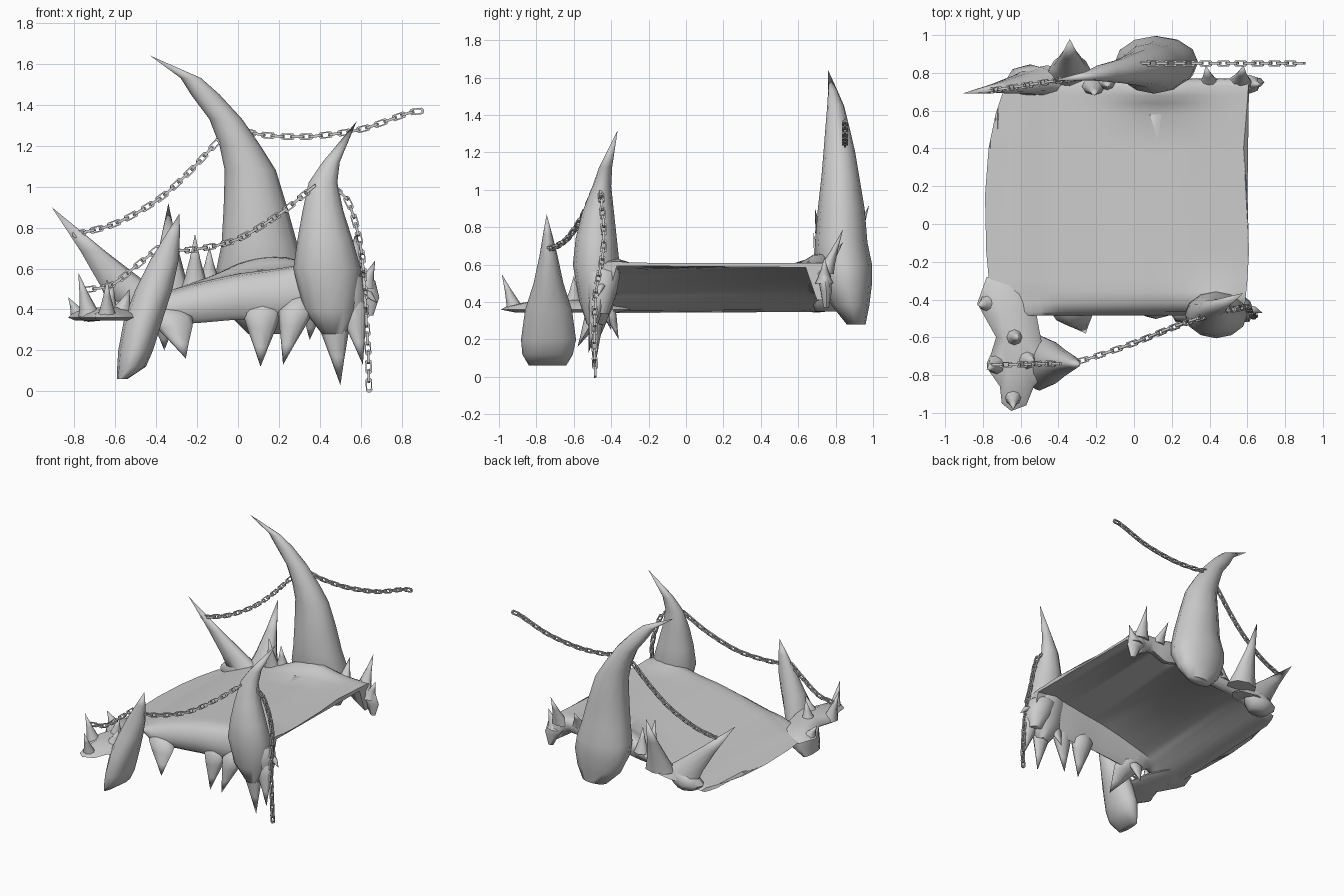
import bpy, bmesh, math
from mathutils import Vector, Matrix

cube = bpy.data.objects.get("Cube")
if cube:
    bpy.data.objects.remove(cube, do_unlink=True)


def finish(bm, name, angle=50):
    bmesh.ops.recalc_face_normals(bm, faces=bm.faces)
    mesh = bpy.data.meshes.new(name)
    bm.to_mesh(mesh)
    bm.free()
    obj = bpy.data.objects.new(name, mesh)
    bpy.context.collection.objects.link(obj)
    bpy.ops.object.select_all(action='DESELECT')
    obj.select_set(True)
    bpy.context.view_layer.objects.active = obj
    bpy.ops.object.shade_smooth_by_angle(angle=math.radians(angle))


def skin(bm, rings):
    n = len(rings[0])
    for a, b in zip(rings, rings[1:]):
        for i in range(n):
            j = (i + 1) % n
            bm.faces.new((a[i], a[j], b[j], b[i]))


def horn(name, sections, tip, sides=12):
    """Stack level ellipses (x, y, z, rx, ry) and close them at a tip."""
    bm = bmesh.new()
    rings = []
    for x, y, z, rx, ry in sections:
        angles = [math.tau * i / sides for i in range(sides)]
        rings.append([bm.verts.new((x + rx * math.cos(a), y + ry * math.sin(a), z))
                      for a in angles])
    skin(bm, rings)
    bm.faces.new(rings[0])
    apex = bm.verts.new(tip)
    last = rings[-1]
    for i in range(sides):
        bm.faces.new((last[i], last[(i + 1) % sides], apex))
    finish(bm, name, 70)


FLARED = ((0, 1), (.2, .72), (.55, .36))
ROOTED = ((0, .4), (.2, .95), (.42, .72), (.7, .36))


def spike(name, base, tip, rx, ry, profile=FLARED):
    b, t = Vector(base), Vector(tip)
    horn(name, [(*b.lerp(t, f), rx * s, ry * s) for f, s in profile], tip, 8)


def interpolate(points, x):
    for (x0, v0), (x1, v1) in zip(points, points[1:]):
        if x <= x1:
            return v0 + (v1 - v0) * (x - x0) / (x1 - x0)
    return points[-1][1]


# Arched deck with rolled lips, swelling up where the horns stand
top = [(-.8, .36), (-.62, .385), (-.52, .43), (-.42, .47), (-.2, .53),
       (0, .575), (.25, .605), (.62, .61)]
front_drop = [(-.8, .03), (-.55, .04), (-.44, .16), (-.2, .2), (0, .225), (.25, .26), (.62, .22)]
back_drop = [(-.8, .03), (-.4, .06), (-.1, .14), (.3, .18), (.45, .1), (.62, .2)]
left_edge = [(-.5, -.72), (-.25, -.78), (.2, -.79), (.5, -.76), (.77, -.67)]
right_edge = [(-.5, .58), (-.2, .61), (.2, .6), (.4, .58), (.77, .61)]


def swell(x, y):
    return sum(h * math.exp(-((x - cx) / w) ** 2 - ((y - cy) / .08) ** 2)
               for cx, cy, w, h in ((.12, .71, .22, .07), (.44, -.42, .15, .04)))


bm = bmesh.new()
rows = []
for i in range(29):
    u = i / 28
    d = interpolate(front_drop, -.8 + 1.42 * u)
    e = interpolate(back_drop, -.8 + 1.42 * u)
    surface = [(y, 0) for y in (.73, .68, .64, .58, .4, .15, -.15, -.3, -.36)]
    path = [(.7, -e), (.74, -e), (.77, -.5 * e), (.76, -.01)] + surface + [
        (-.42, -.01), (-.465, -.2 * d), (-.485, -.55 * d), (-.47, -.9 * d), (-.44, -d),
        (-.41, -.8 * d), (-.37, -.025), (.64, -.025)]
    row = []
    for y, dz in path:
        a, b = interpolate(left_edge, y), interpolate(right_edge, y)
        x = a + (b - a) * u
        row.append(bm.verts.new((x, y, interpolate(top, x) + dz + swell(x, y))))
    rows.append(row)
skin(bm, rows)
bm.faces.new(rows[0])
bm.faces.new(rows[-1])
finish(bm, "deck", 60)

# Great curved horn at the back
horn("great_horn", [
    (.15, .91, .28, .1, .05), (.13, .88, .38, .18, .1), (.12, .855, .5, .22, .14),
    (.11, .845, .6, .215, .15), (.105, .83, .72, .185, .14), (.085, .83, .9, .155, .125),
    (.06, .825, 1.08, .125, .1), (.01, .82, 1.2, .1, .085), (-.06, .81, 1.33, .08, .065),
    (-.16, .8, 1.45, .07, .045), (-.23, .785, 1.53, .05, .025)], (-.43, .76, 1.64))

# Tall horn at the front corner
horn("front_horn", [
    (.47, -.48, .28, .06, .05), (.45, -.48, .4, .13, .09), (.435, -.48, .6, .165, .125),
    (.425, -.48, .74, .135, .11), (.415, -.47, .88, .1, .085), (.415, -.45, 1.02, .07, .05),
    (.455, -.43, 1.12, .042, .035)], (.58, -.365, 1.32))
horn("front_horn_root", [
    (.55, -.46, .34, .05, .05), (.53, -.45, .45, .1, .08), (.5, -.45, .56, .11, .1)],
    (.46, -.45, .68))

# Hanging stalk at the low front corner
horn("stalk", [
    (-.565, -.74, .06, .025, .1), (-.52, -.74, .12, .07, .135), (-.5, -.735, .2, .085, .147),
    (-.46, -.735, .36, .095, .125), (-.41, -.735, .5, .09, .08), (-.36, -.735, .64, .07, .05),
    (-.32, -.74, .76, .036, .025)], (-.285, -.745, .87))

# Flat shelf that joins the stalk to the deck
outline = [(-.83, -.42), (-.78, -.28), (-.6, -.3), (-.52, -.46), (-.49, -.62), (-.42, -.74),
           (-.53, -.86), (-.57, -.96), (-.65, -.99), (-.7, -.95), (-.71, -.86), (-.78, -.76),
           (-.73, -.6)]
bm = bmesh.new()
centre = Vector((-.64, -.62))
rings = []
for z, s in ((.345, .8), (.36, 1), (.38, .9), (.41, .5)):
    rings.append([bm.verts.new((*(centre + (Vector(p) - centre) * s), z)) for p in outline])
skin(bm, rings)
bm.faces.new(rings[0])
bm.faces.new(rings[-1])
finish(bm, "shelf", 60)

# Spikes standing on the shelf
for i, (base, tip, r) in enumerate([
        ((-.72, -.74, .36), (-.78, -.77, .58), .06), ((-.76, -.42, .36), (-.83, -.43, .46), .06),
        ((-.64, -.6, .37), (-.61, -.6, .54), .06), ((-.64, -.91, .36), (-.64, -.985, .55), .05),
        ((-.58, -.72, .37), (-.53, -.72, .5), .07)]):
    spike(f"shelf_spike_{i + 1}", base, tip, r, r)

# Spikes along the back edge
for i, (base, tip, rx, ry) in enumerate([
        ((-.46, .76, .42), (-.91, .69, .9), .17, .08), ((-.34, .8, .46), (-.34, .98, .92), .12, .09),
        ((-.21, .73, .5), (-.21, .68, .77), .07, .05), ((-.14, .75, .52), (-.14, .73, .71), .06, .05),
        ((.4, .73, .57), (.38, .84, .72), .06, .05), ((.56, .74, .55), (.58, .84, .79), .07, .05),
        ((.61, .74, .5), (.67, .74, .64), .06, .05)]):
    spike(f"back_spike_{i + 1}", base, tip, rx, ry)

# Flaps under the back corners
horn("back_corner_flap", [
    (.64, .75, .37, .02, .015), (.63, .75, .46, .06, .03), (.58, .74, .54, .09, .035)],
    (.54, .74, .62), 8)
horn("low_corner_flap", [
    (-.54, .75, .35, .08, .06), (-.55, .76, .4, .13, .085), (-.5, .76, .46, .12, .07)],
    (-.48, .75, .54), 8)

# Teeth hanging from the front lip and front horn
for i, (base, tip, r) in enumerate([
        ((-.35, -.43, .42), (-.255, -.58, .16), .12), ((-.36, -.42, .38), (-.36, -.36, .2), .06),
        ((.12, -.43, .45), (.11, -.5, .12), .1), ((.3, -.46, .46), (.22, -.52, .13), .09),
        ((.37, -.47, .45), (.35, -.4, .25), .06), ((.45, -.48, .5), (.5, -.49, .03), .1),
        ((.54, -.46, .5), (.61, -.52, .13), .08), ((.6, -.45, .5), (.68, -.47, .43), .04)]):
    spike(f"tooth_{i + 1}", base, tip, r, r * .6, ROOTED)


# Chains of chamfered links, turned a quarter from one to the next
def curve_point(a, b, c, d, t):
    return .5 * (2 * b + (c - a) * t + (2 * a - 5 * b + 4 * c - d) * t * t
                 + (3 * b - a - 3 * c + d) * t ** 3)


def add_link(bm, matrix, length=.07, width=.038, wire=.0065):
    l, w, c = length / 2 - wire, width / 2 - wire, .007
    corners = [(l, w - c), (l - c, w), (c - l, w), (-l, w - c),
               (-l, c - w), (c - l, -w), (l - c, -w), (l, c - w)]
    rings = []
    side = Vector((0, 0, wire))
    for x, y in corners:
        p = Vector((x, y, 0))
        out = p.normalized() * wire
        rings.append([bm.verts.new(matrix @ q)
                      for q in (p + out + side, p - out + side, p - out - side, p + out - side)])
    skin(bm, rings + rings[:1])


def chain(name, points, pitch=.046):
    pts = [Vector(p) for p in points]
    pts = [2 * pts[0] - pts[1]] + pts + [2 * pts[-1] - pts[-2]]
    fine = [curve_point(*pts[i:i + 4], k / 40) for i in range(len(pts) - 3) for k in range(40)]
    fine.append(pts[-2])
    total = sum((b - a).length for a, b in zip(fine, fine[1:]))
    count = round(total / pitch)
    bm = bmesh.new()
    travelled, made = 0, 0
    for a, b in zip(fine, fine[1:]):
        travelled += (b - a).length
        if made < count and travelled >= (made + .5) * total / count:
            along = (b - a).normalized()
            across = along.cross(Vector((0, 1, 0))).normalized()
            frame = Matrix((along, across, along.cross(across))).transposed().to_4x4()
            turn = Matrix.Rotation(math.pi / 2 * (made % 2), 4, 'X')
            add_link(bm, Matrix.Translation(b) @ frame @ turn)
            made += 1
    finish(bm, name, 20)


chain("back_low_chain", [(-.8, .7, .765), (-.6, .73, .82), (-.4, .76, .93),
                         (-.25, .78, 1.06), (-.1, .8, 1.22)])
chain("back_high_chain", [(.03, .85, 1.27), (.15, .85, 1.25), (.35, .85, 1.245),
                          (.6, .85, 1.28), (.82, .85, 1.355), (.895, .85, 1.37)])
chain("front_long_chain", [(-.34, -.74, .69), (-.2, -.7, .695), (0, -.63, .745),
                           (.2, -.55, .865), (.37, -.49, 1)])
chain("front_short_chain", [(-.75, -.745, .495), (-.62, -.745, .52), (-.5, -.74, .61), (-.39, -.74, .7)])
chain("hanging_chain", [(.46, -.46, 1), (.54, -.45, .92), (.6, -.44, .7),
                        (.62, -.48, .45), (.635, -.49, .2), (.64, -.485, .012)])
